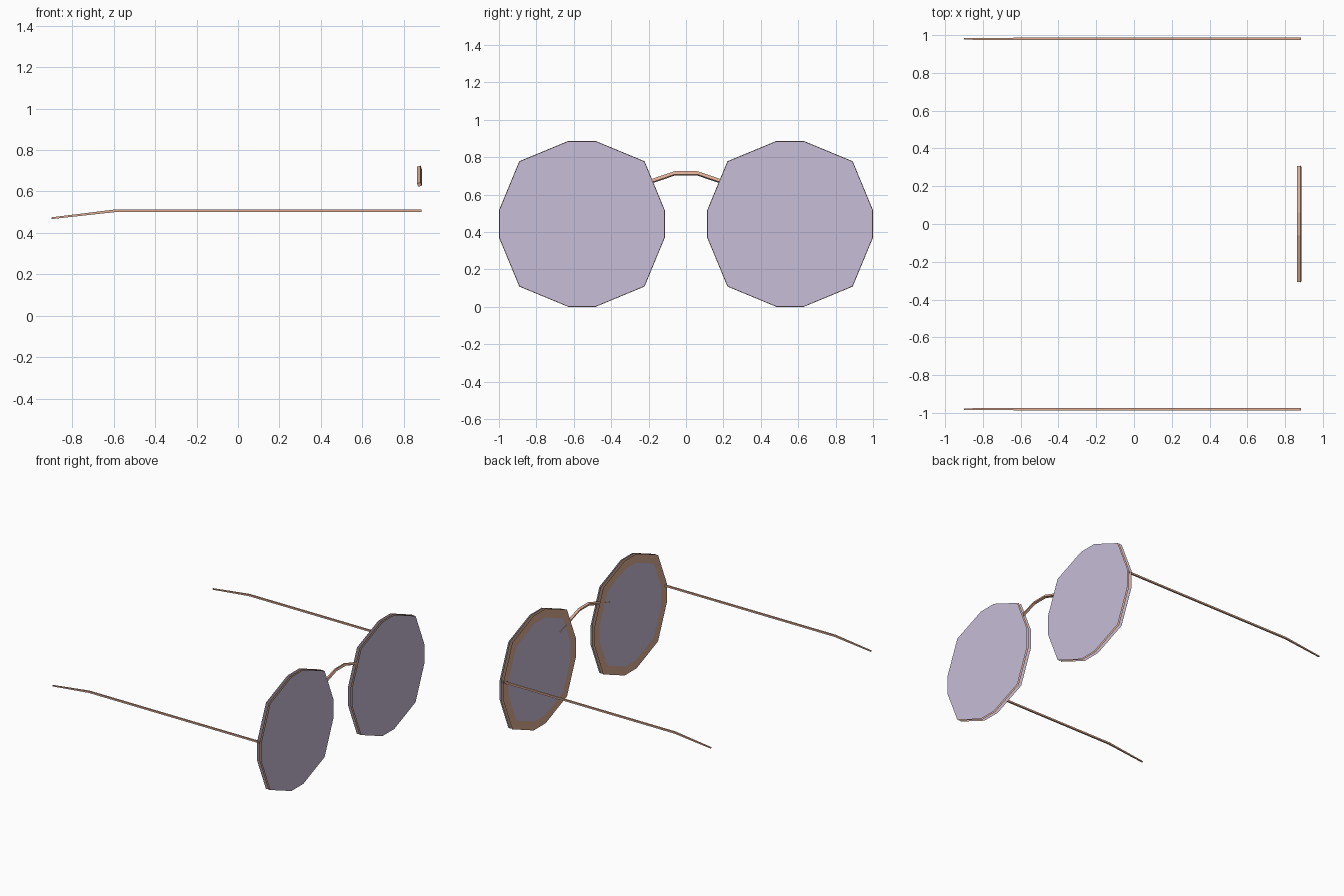
import bpy, bmesh, math
from mathutils import Vector

if "Cube" in bpy.data.objects:
    bpy.data.objects.remove(bpy.data.objects["Cube"])


def material(name, rgb):
    m = bpy.data.materials.new(name)
    m.diffuse_color = (*rgb, 1)
    m.use_nodes = True
    m.node_tree.nodes["Principled BSDF"].inputs["Base Color"].default_value = m.diffuse_color
    return m


FRAME = material("copper frame", (0.72, 0.42, 0.30))
LENS = material("mauve lens", (0.57, 0.51, 0.68))

CY, CZ = 0.5565, 0.4435          # lens centre
A, B, C = 0.4435, 0.073, 0.335   # twelve-sided outline


def outline(scale=1.0):
    quarter = [(A, B), (C, C), (B, A)]
    pts = []
    for k in range(4):
        a = k * math.pi / 2
        c, s = math.cos(a), math.sin(a)
        pts += [((u * c - v * s) * scale, (u * s + v * c) * scale) for u, v in quarter]
    return pts


def finish(name, bm, mat):
    me = bpy.data.meshes.new(name)
    bm.to_mesh(me)
    bm.free()
    me.materials.append(mat)
    ob = bpy.data.objects.new(name, me)
    bpy.context.collection.objects.link(ob)
    return ob


def orient(bm, facing):
    # turn a flat sheet towards +x or -x
    bm.normal_update()
    flip = [f for f in bm.faces if f.normal.x * facing < 0]
    bmesh.ops.reverse_faces(bm, faces=flip)


def lens(name, side, x, scale, facing):
    bm = bmesh.new()
    bm.faces.new([bm.verts.new((x, side * CY + u, CZ + v)) for u, v in outline(scale)])
    orient(bm, facing)
    return finish(name, bm, LENS)


def rim(name, side, x, width, facing):
    bm = bmesh.new()
    loops = [[bm.verts.new((x, side * CY + u, CZ + v)) for u, v in outline(s)]
             for s in (1.0, 1 - width / A)]
    for i in range(12):
        j = (i + 1) % 12
        bm.faces.new((loops[0][i], loops[1][i], loops[1][j], loops[0][j]))
    orient(bm, facing)
    return finish(name, bm, FRAME)


def tube(name, points, radii, sides, across, turn=0.0):
    # sweep a polygon along a planar path; 'across' is the plane's normal
    bm = bmesh.new()
    pts = [Vector(p) for p in points]
    across = Vector(across)
    rings = []
    for i, p in enumerate(pts):
        t = (pts[min(i + 1, len(pts) - 1)] - pts[max(i - 1, 0)]).normalized()
        n = across.cross(t)
        angles = [2 * math.pi * (k + 0.5) / sides + turn for k in range(sides)]
        rings.append([bm.verts.new(p + radii[i] * (math.cos(a) * across + math.sin(a) * n))
                      for a in angles])
    for r0, r1 in zip(rings, rings[1:]):
        for k in range(sides):
            m = (k + 1) % sides
            bm.faces.new((r0[k], r0[m], r1[m], r1[k]))
    bm.faces.new(rings[0])
    bm.faces.new(rings[-1])
    bmesh.ops.recalc_face_normals(bm, faces=bm.faces[:])
    return finish(name, bm, FRAME)


for side, label in ((-1, "left"), (1, "right")):
    # front lens sheet with the front rim just behind it
    lens(label + "_front_lens", side, 0.898, 0.996, 1)
    rim(label + "_front_rim", side, 0.886, 0.065, 1)
    # back lens sheet seen through the back rim
    lens(label + "_back_lens", side, 0.866, 0.99, -1)
    rim(label + "_back_rim", side, 0.864, 0.065, -1)
    # temple arm with drooping tip
    y = side * 0.98
    tube(label + "_temple",
         [(0.885, y, 0.507), (-0.59, y, 0.507), (-0.90, y, 0.471)],
         [0.009, 0.009, 0.006], 4, (0, 1, 0))

# arched nose bridge, ends hidden between the lens sheets
tube("bridge",
     [(0.875, -0.305, 0.633), (0.875, -0.18, 0.673), (0.875, -0.06, 0.714),
      (0.875, 0.06, 0.714), (0.875, 0.18, 0.673), (0.875, 0.305, 0.633)],
     [0.0125] * 6, 4, (1, 0, 0), math.radians(20))
